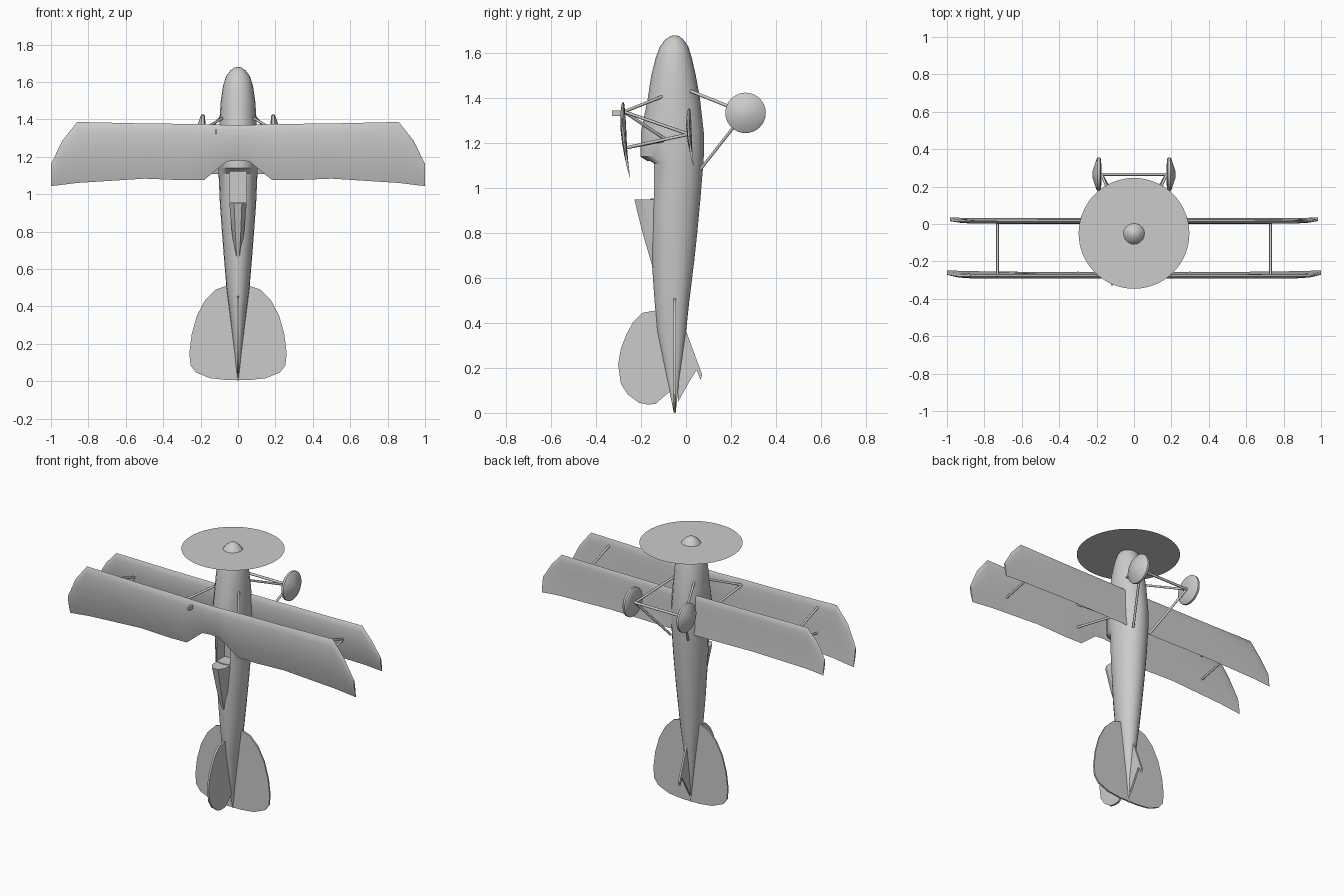
import bpy, bmesh, math
from mathutils import Vector

if "Cube" in bpy.data.objects:
    bpy.data.objects.remove(bpy.data.objects["Cube"])


def finish(name, bm, angle=35):
    bmesh.ops.recalc_face_normals(bm, faces=bm.faces)
    me = bpy.data.meshes.new(name)
    bm.to_mesh(me)
    bm.free()
    ob = bpy.data.objects.new(name, me)
    bpy.context.collection.objects.link(ob)
    bpy.ops.object.select_all(action='DESELECT')
    ob.select_set(True)
    bpy.context.view_layer.objects.active = ob
    if angle:
        bpy.ops.object.shade_smooth_by_angle(angle=math.radians(angle))
    return ob


def loft(name, rings, angle=35):
    bm = bmesh.new()
    vs = [[bm.verts.new(p) for p in r] for r in rings]
    n = len(rings[0])
    for a, b in zip(vs, vs[1:]):
        for i in range(n):
            j = (i + 1) % n
            bm.faces.new((a[i], a[j], b[j], b[i]))
    bm.faces.new(vs[0])
    bm.faces.new(vs[-1])
    return finish(name, bm, angle)


def plate(name, pts, offset):
    # flat outline given as 3D points, thickened symmetrically by offset
    o = Vector(offset)
    return loft(name, [[Vector(p) - o for p in pts], [Vector(p) + o for p in pts]], 30)


def rod(name, a, b, r=0.007, sides=8):
    a, b = Vector(a), Vector(b)
    q = (b - a).to_track_quat('Z', 'Y')
    ring = [q @ Vector((r * math.cos(t), r * math.sin(t), 0))
            for t in (2 * math.pi * i / sides for i in range(sides))]
    return loft(name, [[a + p for p in ring], [b + p for p in ring]], 50)


# Fuselage: z, half width, front y, back y
C = -0.05
prof = [(0.0, .003, -.054, -.046), (0.15, .018, -.085, -.03), (0.36, .044, -.128, 0),
        (0.5, .062, -.14, .015), (0.67, .076, -.152, .036), (0.8, .086, -.155, .05),
        (0.95, .097, -.157, .064), (1.11, .104, -.155, .077), (1.14, .105, -.203, .079),
        (1.25, .104, -.2, .079), (1.4, .099, -.17, .062), (1.5, .092, -.155, .044),
        (1.58, .08, -.135, .026), (1.63, .064, -.116, .01), (1.662, .04, -.092, -.012),
        (1.676, .02, -.07, -.03), (1.68, .005, -.055, -.045)]
rings = []
for z, w, yf, yb in prof:
    ring = []
    for i in range(20):
        t = 2 * math.pi * i / 20
        s = math.sin(t)
        ring.append((w * math.cos(t), C + s * ((yb - C) if s > 0 else (C - yf)), z))
    rings.append(ring)
fuselage = loft("fuselage", rings, 35)

# Cockpit opening
cut = loft("cockpit_cutter", [[(-.045, y0, z), (.045, y0, z), (.045, -.07, z), (-.045, -.07, z)]
                              for z, y0 in ((.955, -.3), (1.12, -.3))], 0)
cut.hide_render = True
m = fuselage.modifiers.new("cockpit", 'BOOLEAN')
m.operation = 'DIFFERENCE'
m.object = cut
bpy.ops.object.select_all(action='DESELECT')
fuselage.select_set(True)
bpy.context.view_layer.objects.active = fuselage
bpy.ops.object.modifier_apply(modifier="cockpit")
bpy.data.objects.remove(cut)

# Headrest fairing behind the cockpit
loft("headrest", [[(-w, -.12, z), (-w, y + .035, z), (-w * .45, y, z),
                   (w * .45, y, z), (w, y + .035, z), (w, -.12, z)]
                  for z, w, y in ((.95, .046, -.23), (.8, .033, -.193), (.66, .016, -.152))], 25)


# Wings
def wing(name, half, y0, drop, hump):
    le0, chord = 1.385, 0.34
    if drop < 0.03:
        le0, chord = 1.357, 0.26
    ts = [0, .04, .15, .35, .6, .85, 1]
    order = [(t, -1) for t in ts] + [(t, 1) for t in ts[-2:0:-1]]
    stations = [(-x, *r) for x, *r in reversed(half) if x > 0] + half
    rr = []
    for x, le, te, th in stations:
        ring = []
        for t, side in order:
            z = le + (te - le) * t
            g = (le0 - z) / chord
            y = y0 + drop * g - hump * 4 * g * (1 - g)
            y += side * th * 1.3 * math.sqrt(t) * (1 - t)
            ring.append((x, y, z))
        rr.append(ring)
    return loft(name, rr, 30)


wing("upper_wing", [(0, 1.37, 1.18, .024), (.06, 1.37, 1.175, .024), (.18, 1.374, 1.077, .026),
                    (.3, 1.376, 1.075, .026), (.5, 1.378, 1.083, .026), (.86, 1.386, 1.06, .024),
                    (.94, 1.285, 1.05, .018), (1.0, 1.16, 1.043, .01)], -.28, .031, .011)
wing("lower_wing", [(0, 1.352, 1.105, .024), (.5, 1.354, 1.112, .024), (.86, 1.358, 1.105, .022),
                    (.93, 1.28, 1.1, .016), (.985, 1.19, 1.095, .01)], .014, .02, .009)

# Small fitting on the upper wing
plate("wing_fitting", [(-.117, -.33, 1.345), (-.117, -.28, 1.345),
                       (-.117, -.28, 1.322), (-.117, -.33, 1.322)], (.006, 0, 0))

# Tailplane
half = [(.06, .51), (.12, .49), (.175, .435), (.22, .35), (.248, .25), (.26, .15),
        (.254, .085), (.225, .047), (.15, .016), (.06, .006)]
plate("tailplane", [(x, C, z) for x, z in half] + [(-x, C, z) for x, z in reversed(half)],
      (0, .005, 0))

# Fin and rudder
fin = [(-.06, .42), (-.14, .455), (-.195, .445), (-.235, .405), (-.265, .35), (-.29, .285),
       (-.302, .215), (-.29, .13), (-.26, .083), (-.21, .045), (-.17, .037), (-.135, .04),
       (-.105, .067), (-.065, .1), (-.05, .12)]
plate("fin", [(0, y, z) for y, z in fin], (.006, 0, 0))

# Tail skid
skid = [(-.03, .36), (0, .365), (.072, .17), (.065, .147), (.047, .19), (.015, .14), (-.035, .05)]
plate("tail_skid", [(0, y, z) for y, z in skid], (.006, 0, 0))

# Propeller disc
bm = bmesh.new()
bmesh.ops.create_circle(bm, cap_ends=True, segments=64, radius=.296)
bmesh.ops.translate(bm, verts=bm.verts, vec=(0, C, 1.64))
finish("propeller_disc", bm, 0)

# Struts, landing gear legs and wheels on both sides
for s, side in ((-1, "left"), (1, "right")):
    rod(side + "_wing_strut_front", (s * .73, -.275, 1.34), (s * .73, .012, 1.24))
    rod(side + "_wing_strut_rear", (s * .73, -.265, 1.18), (s * .73, .012, 1.24))
    rod(side + "_cabane_front", (s * .2, -.275, 1.34), (s * .075, -.1, 1.41))
    rod(side + "_cabane_middle", (s * .2, -.275, 1.34), (s * .085, -.08, 1.21))
    rod(side + "_cabane_rear", (s * .2, -.265, 1.18), (s * .085, -.085, 1.215))
    rod(side + "_gear_leg_front", (s * .07, .02, 1.432), (s * .172, .262, 1.335))
    rod(side + "_gear_leg_rear", (s * .06, .065, 1.085), (s * .172, .262, 1.335))
    wheel = [(.174, .03), (.176, .083), (.182, .09), (.194, .09), (.2, .083), (.221, .02), (.222, .004)]
    loft(side + "_wheel", [[(s * x, .265 + r * math.cos(a), 1.335 + r * math.sin(a))
                            for a in (2 * math.pi * i / 32 for i in range(32))]
                           for x, r in wheel], 40)
rod("axle", (-.18, .265, 1.335), (.18, .265, 1.335), .008)
